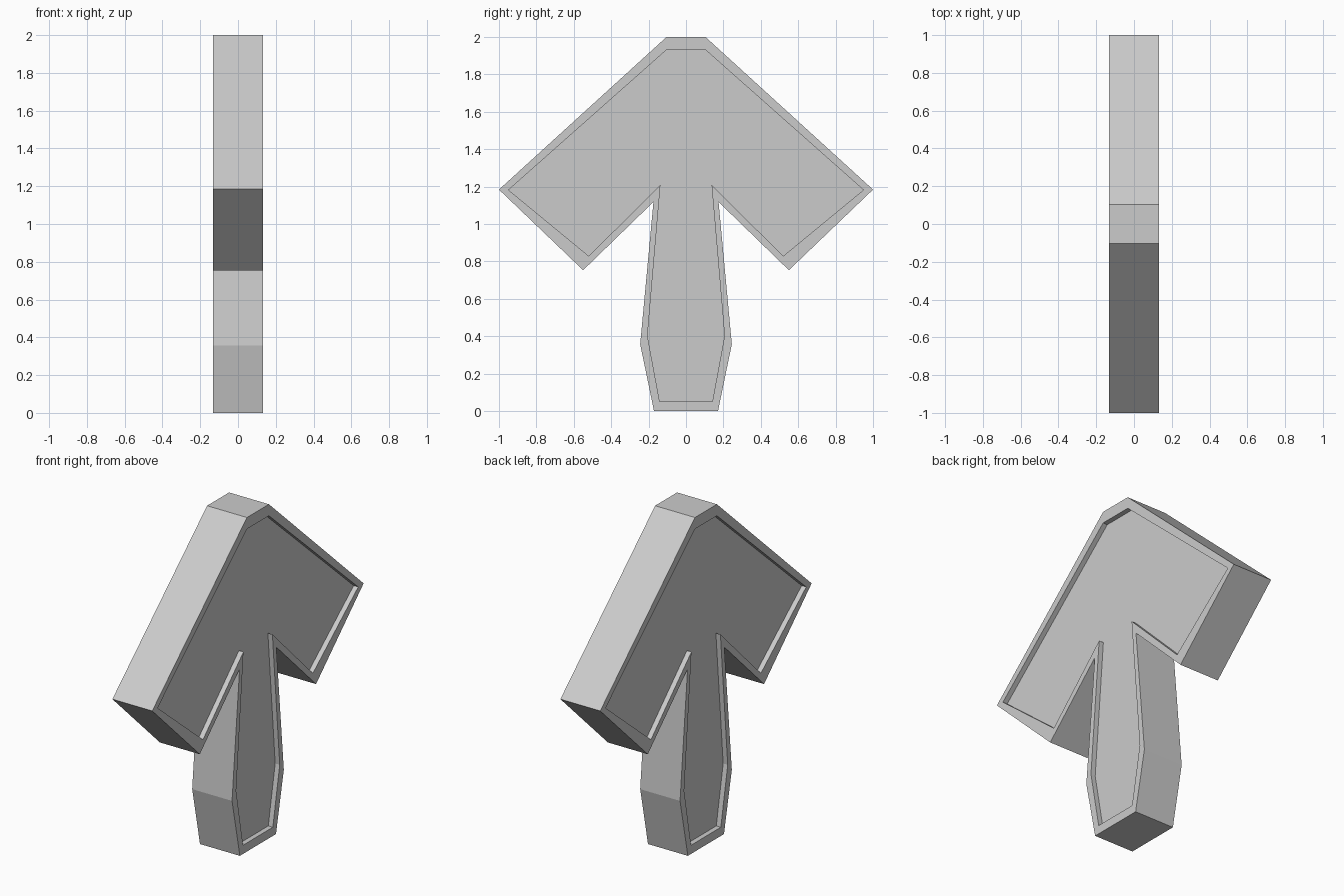
import bpy, bmesh

if "Cube" in bpy.data.objects:
    bpy.data.objects.remove(bpy.data.objects["Cube"])

HALF_T, DEPTH = 0.132, 0.03

# Right half outlines (y, z), top to bottom
OUTER = [(0.104, 2.0), (1.0, 1.184), (0.55, 0.753), (0.174, 1.118), (0.245, 0.357), (0.171, 0.0)]
INNER = [(0.104, 1.931), (0.949, 1.182), (0.52, 0.829), (0.137, 1.208), (0.206, 0.401), (0.141, 0.052)]


def mirrored(half):
    return half + [(-y, z) for y, z in reversed(half)]


bm = bmesh.new()


def ring(profile, x):
    return [bm.verts.new((x, y, z)) for y, z in mirrored(profile)]


def bridge(a, b):
    n = len(a)
    for i in range(n):
        j = (i + 1) % n
        bm.faces.new((a[i], a[j], b[j], b[i]))


# Floor, recess wall, rim, outer side, then the same on the other face
rings = [ring(INNER, -HALF_T + DEPTH), ring(INNER, -HALF_T), ring(OUTER, -HALF_T),
         ring(OUTER, HALF_T), ring(INNER, HALF_T), ring(INNER, HALF_T - DEPTH)]
for a, b in zip(rings, rings[1:]):
    bridge(a, b)
bm.faces.new(rings[0])
bm.faces.new(rings[-1])
bmesh.ops.recalc_face_normals(bm, faces=bm.faces)

mesh = bpy.data.meshes.new("arrow_plate")
bm.to_mesh(mesh)
bm.free()
bpy.context.collection.objects.link(bpy.data.objects.new("arrow_plate", mesh))
